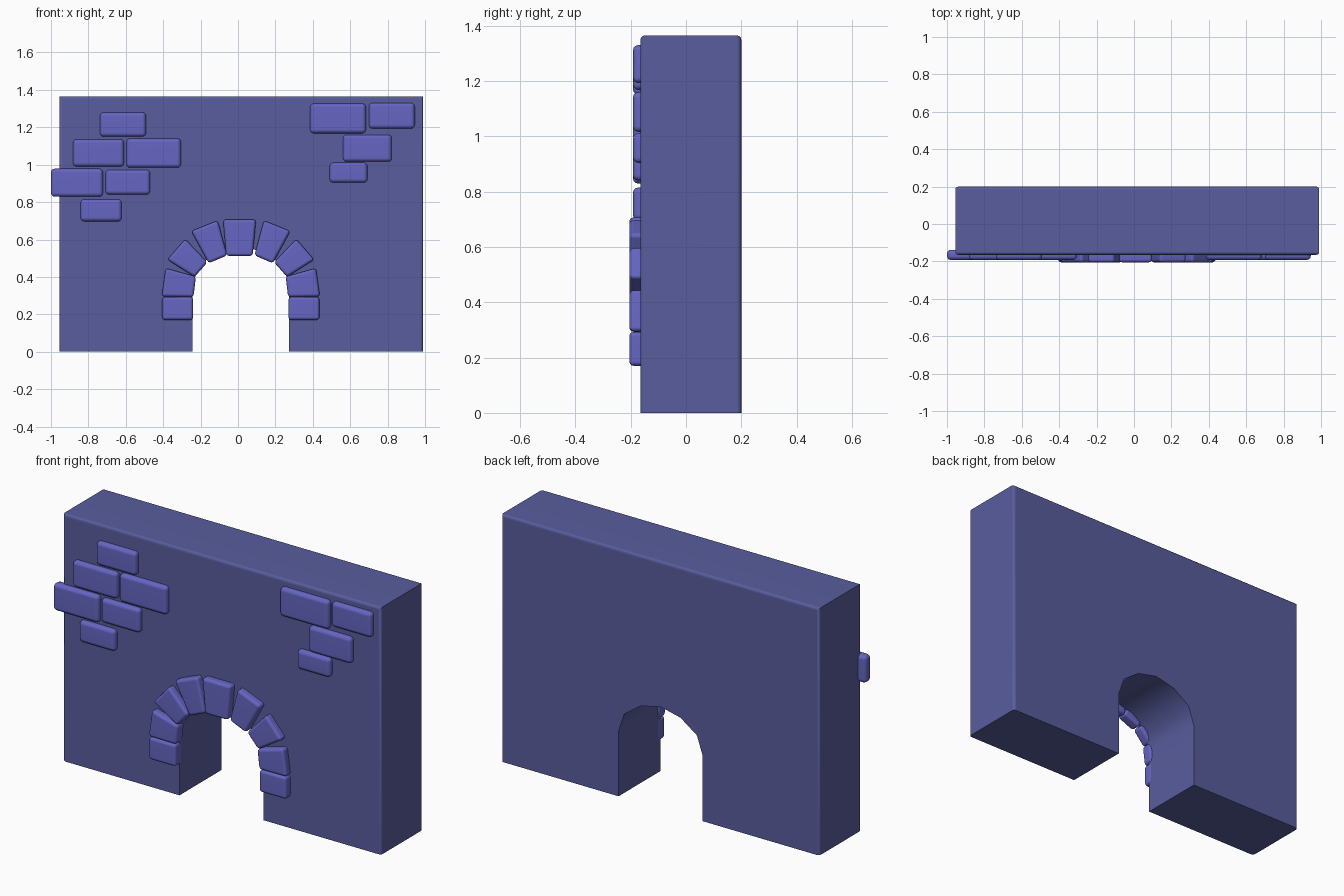
import bpy, bmesh

if "Cube" in bpy.data.objects:
    bpy.data.objects.remove(bpy.data.objects["Cube"])

def material(name, rgb):
    m = bpy.data.materials.new(name)
    m.diffuse_color = (*rgb, 1)
    m.use_nodes = True
    m.node_tree.nodes["Principled BSDF"].inputs["Base Color"].default_value = m.diffuse_color
    return m

WALL = material("wall_blue", (0.10, 0.11, 0.34))
STONE = material("stone_blue", (0.13, 0.13, 0.54))

def prism(name, outline, y0, y1, mat, bevel, pick=lambda e: True):
    """Extrude an x-z outline from y0 to y1 and round the picked edges."""
    bm = bmesh.new()
    face = bm.faces.new([bm.verts.new((x, y0, z)) for x, z in outline])
    ext = bmesh.ops.extrude_face_region(bm, geom=[face], use_keep_orig=True)
    for v in ext["geom"]:
        if isinstance(v, bmesh.types.BMVert):
            v.co.y = y1
    bmesh.ops.recalc_face_normals(bm, faces=bm.faces)
    bmesh.ops.bevel(bm, geom=[e for e in bm.edges if pick(e)], offset=bevel,
                    segments=3, profile=0.5, affect='EDGES', clamp_overlap=True)
    me = bpy.data.meshes.new(name)
    bm.to_mesh(me)
    bm.free()
    me.materials.append(mat)
    ob = bpy.data.objects.new(name, me)
    bpy.context.collection.objects.link(ob)
    bpy.ops.object.select_all(action='DESELECT')
    ob.select_set(True)
    bpy.context.view_layer.objects.active = ob
    bpy.ops.object.shade_smooth_by_angle(angle=0.7)
    wn = ob.modifiers.new("clean_shading", 'WEIGHTED_NORMAL')
    wn.keep_sharp = True
    return ob

# Wall with faceted arched opening
CX = 0.015
half_arch = [(0.257, 0.0), (0.257, 0.36), (0.222, 0.464), (0.122, 0.535)]
arch = [(CX - x, z) for x, z in half_arch] + [(CX, 0.563)] \
     + [(CX + x, z) for x, z in reversed(half_arch)]
outline = [(-0.955, 1.365), (-0.955, 0.0)] + arch + [(0.99, 0.0), (0.99, 1.365)]

def outer_rim(e):
    # front and back top edges plus the top and upright corners
    a, b = (v.co for v in e.verts)
    top = a.z > 1.3 and b.z > 1.3 and abs(a.x - b.x) > 1
    upright = abs(a.z - b.z) > 1 and abs(a.x - b.x) < 0.01
    return top or upright

prism("wall", outline, -0.165, 0.20, WALL, 0.016, outer_rim)

# Arch stones: left side corners (relative to the arch centre), mirrored
stones = [
    [(-0.42, 0.17), (-0.255, 0.17), (-0.255, 0.293), (-0.42, 0.293)],
    [(-0.423, 0.295), (-0.253, 0.293), (-0.24, 0.402), (-0.402, 0.447)],
    [(-0.393, 0.492), (-0.247, 0.400), (-0.178, 0.478), (-0.297, 0.603)],
    [(-0.265, 0.645), (-0.172, 0.473), (-0.073, 0.515), (-0.123, 0.702)],
]
for i, s in enumerate(stones):
    for side, sign in (("left", 1), ("right", -1)):
        prism(f"arch_stone_{side}_{i + 1}", [(CX + sign * x, z) for x, z in s],
              -0.205, -0.14, STONE, 0.016)
prism("keystone", [(-0.063, 0.512), (0.078, 0.512), (0.097, 0.707), (-0.080, 0.707)],
      -0.205, -0.14, STONE, 0.016)

# Exposed bricks: x0, x1, z0, z1
bricks = [
    (-0.738, -0.492, 1.150, 1.280), (-0.882, -0.610, 0.990, 1.136),
    (-0.596, -0.305, 0.984, 1.140), (-1.000, -0.722, 0.829, 0.979),
    (-0.708, -0.470, 0.840, 0.973), (-0.842, -0.622, 0.697, 0.815),
    (0.385, 0.684, 1.168, 1.327), (0.700, 0.945, 1.193, 1.330),
    (0.561, 0.822, 1.016, 1.160), (0.490, 0.692, 0.904, 1.011),
]
for i, (x0, x1, z0, z1) in enumerate(bricks):
    prism(f"brick_{i + 1}", [(x0, z0), (x1, z0), (x1, z1), (x0, z1)],
          -0.192, -0.138, STONE, 0.02)
